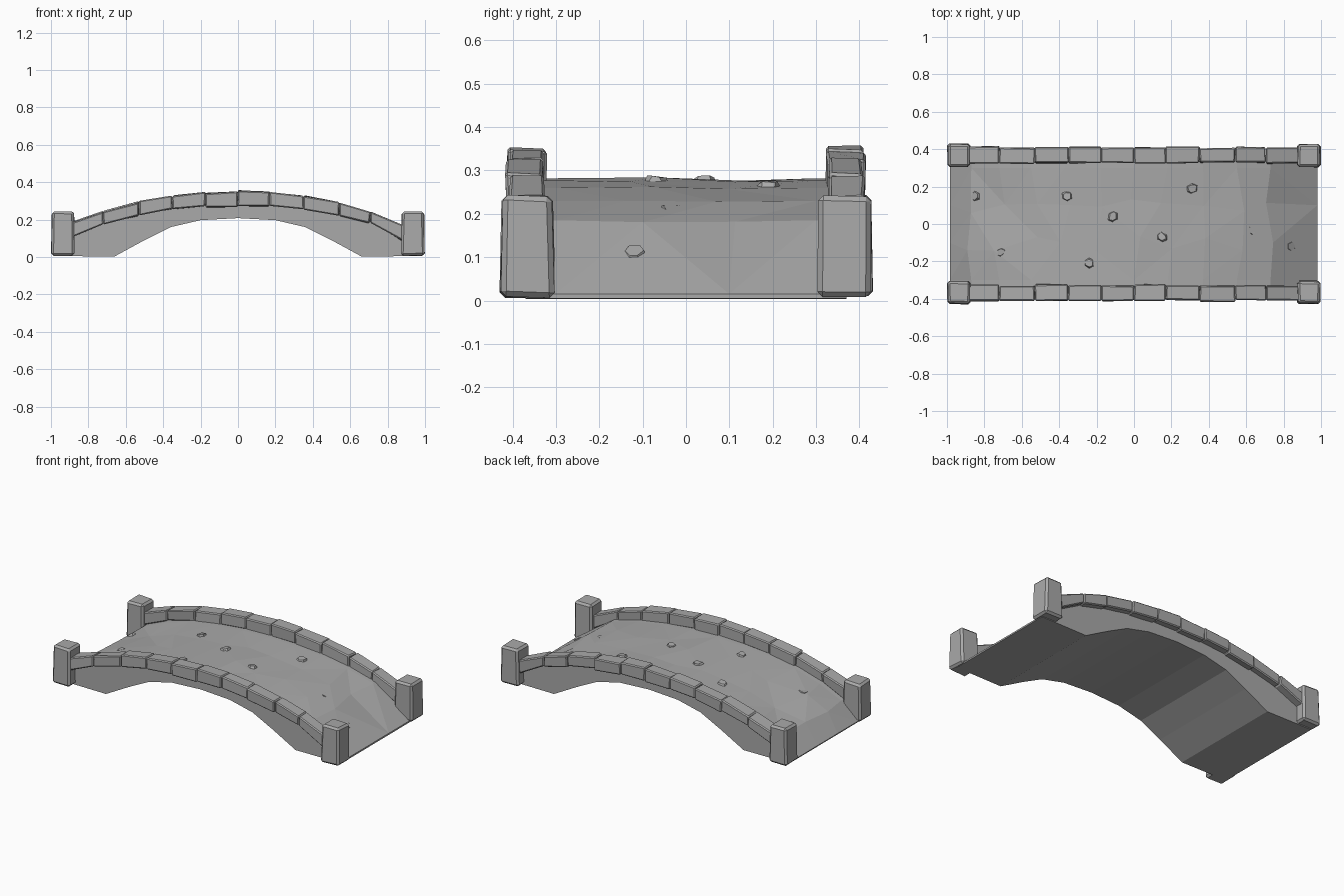
import bpy, bmesh, math, random
from mathutils import Vector

random.seed(4)
old = bpy.data.objects.get("Cube")
if old:
    bpy.data.objects.remove(old, do_unlink=True)

GREY = (0.4, 0.4, 0.4, 1)
stone = bpy.data.materials.new("grey stone")
stone.use_nodes = True
stone.diffuse_color = GREY
stone.node_tree.nodes["Principled BSDF"].inputs["Base Color"].default_value = GREY


def jitter(amount):
    return Vector([random.uniform(-amount, amount) for _ in range(3)])


def finish(bm, name):
    bmesh.ops.recalc_face_normals(bm, faces=bm.faces)
    mesh = bpy.data.meshes.new(name)
    bm.to_mesh(mesh)
    bm.free()
    mesh.materials.append(stone)
    obj = bpy.data.objects.new(name, mesh)
    bpy.context.collection.objects.link(obj)
    return obj


def along(points, x):
    """Height at x on a line through the points."""
    for (x0, z0), (x1, z1) in zip(points, points[1:]):
        if x <= x1:
            return z0 + (z1 - z0) * (x - x0) / (x1 - x0)
    return points[-1][1]


# Arched body: an uneven walkway above, a smooth vault below
top = [(-0.985, 0.015), (-0.87, 0.115), (-0.72, 0.18), (-0.55, 0.23), (-0.37, 0.258),
       (-0.18, 0.275), (0, 0.282), (0.18, 0.277), (0.37, 0.26), (0.55, 0.23),
       (0.73, 0.185), (0.98, 0.015)]
half = [(0.98, 0.005), (0.66, 0.003), (0.5, 0.09), (0.36, 0.16), (0.2, 0.197)]
under = half + [(0, 0.208)] + [(-x, z) for x, z in reversed(half)]
rows = [-0.37, -0.3, -0.1, 0.1, 0.3, 0.37]
bm = bmesh.new()
slices = []
for y in rows:
    ring = []
    for i, (x, z) in enumerate(top + under):
        p = Vector((x, y, z))
        if abs(y) < 0.2 and 0 < i < len(top) - 1:
            p += Vector((random.uniform(-0.04, 0.04), random.uniform(-0.05, 0.05),
                         random.uniform(-0.006, 0.004)))
        ring.append(bm.verts.new(p))
    slices.append(ring)
n = len(slices[0])
for a, b in zip(slices, slices[1:]):
    for i in range(n):
        j = (i + 1) % n
        bm.faces.new((a[i], a[j], b[j], b[i]))
bm.faces.new(slices[0])
bm.faces.new(slices[-1])
bmesh.ops.recalc_face_normals(bm, faces=bm.faces)
bmesh.ops.triangulate(bm, faces=bm.faces)
finish(bm, "arched_walkway")


def block(name, corners, bevel):
    """Chipped block from four bottom and four top corners."""
    bm = bmesh.new()
    v = [bm.verts.new(c) for c in corners]
    bm.faces.new(v[:4])
    bm.faces.new(v[4:])
    for i in range(4):
        j = (i + 1) % 4
        bm.faces.new((v[i], v[j], v[j + 4], v[i + 4]))
    bmesh.ops.recalc_face_normals(bm, faces=bm.faces)
    bmesh.ops.bevel(bm, geom=bm.edges[:], offset=bevel, segments=1, affect='EDGES')
    return finish(bm, name)


# Parapet stones following the arch on both sides
joints = [-0.885, -0.72, -0.53, -0.35, -0.175, 0, 0.17, 0.35, 0.54, 0.705, 0.88]
wall_top = [(-0.89, 0.185), (-0.72, 0.243), (-0.53, 0.298), (-0.35, 0.328), (-0.175, 0.347),
            (0, 0.354), (0.17, 0.348), (0.35, 0.328), (0.54, 0.293), (0.705, 0.243), (0.88, 0.17)]
wall_low = [(-0.89, 0.11), (-0.72, 0.18), (-0.53, 0.225), (-0.35, 0.256), (-0.175, 0.27),
            (0, 0.275), (0.17, 0.272), (0.35, 0.256), (0.54, 0.22), (0.705, 0.182), (0.88, 0.085)]
for side, label in ((-1, "front"), (1, "back")):
    for k, (x0, x1) in enumerate(zip(joints, joints[1:])):
        inner = 0.327 + random.uniform(-0.004, 0.004)
        outer = 0.412 + random.uniform(-0.006, 0.004)
        lift = random.uniform(-0.006, 0.002)
        corners = []
        for line, lean in ((wall_low, 0), (wall_top, 0.1)):
            for x, y in ((x0, inner), (x1, inner), (x1, outer), (x0, outer)):
                z = along(line, x) + lift
                corners.append(Vector((x * (1 + lean * 0.02), side * y, z)) + jitter(0.003))
        block(f"{label}_parapet_stone_{k + 1}", corners, 0.006)

# Four end posts, slightly tapered towards the top
for sx, end in ((-1, "right"), (1, "left")):
    for sy, label in ((-1, "front"), (1, "back")):
        corners = []
        for z, r in ((0.008, 0.063), (0.242, 0.059)):
            for dx, dy in ((-1, -1), (1, -1), (1, 1), (-1, 1)):
                p = Vector((sx * 0.935 + dx * r, sy * 0.366 + dy * r, z))
                corners.append(p + jitter(0.003))
        block(f"{label}_{end}_post", corners, 0.012)

# Small cobbles poking out of the walkway
spots = [(-0.85, 0.15), (-0.71, -0.15), (-0.36, 0.15), (-0.24, -0.21), (-0.11, 0.04),
         (0.15, -0.07), (0.31, 0.19), (0.63, -0.03), (0.84, -0.12)]
for k, (x, y) in enumerate(spots):
    bm = bmesh.new()
    bmesh.ops.create_cone(bm, cap_ends=True, segments=6, radius1=0.034, radius2=0.022, depth=0.02)
    for v in bm.verts:
        v.co += jitter(0.005)
    cobble = finish(bm, f"cobble_{k + 1}")
    slope = (along(top, x + 0.03) - along(top, x - 0.03)) / 0.06
    cobble.location = (x, y, along(top, x) - 0.003)
    cobble.rotation_euler = (0, -math.atan(slope), 0)
